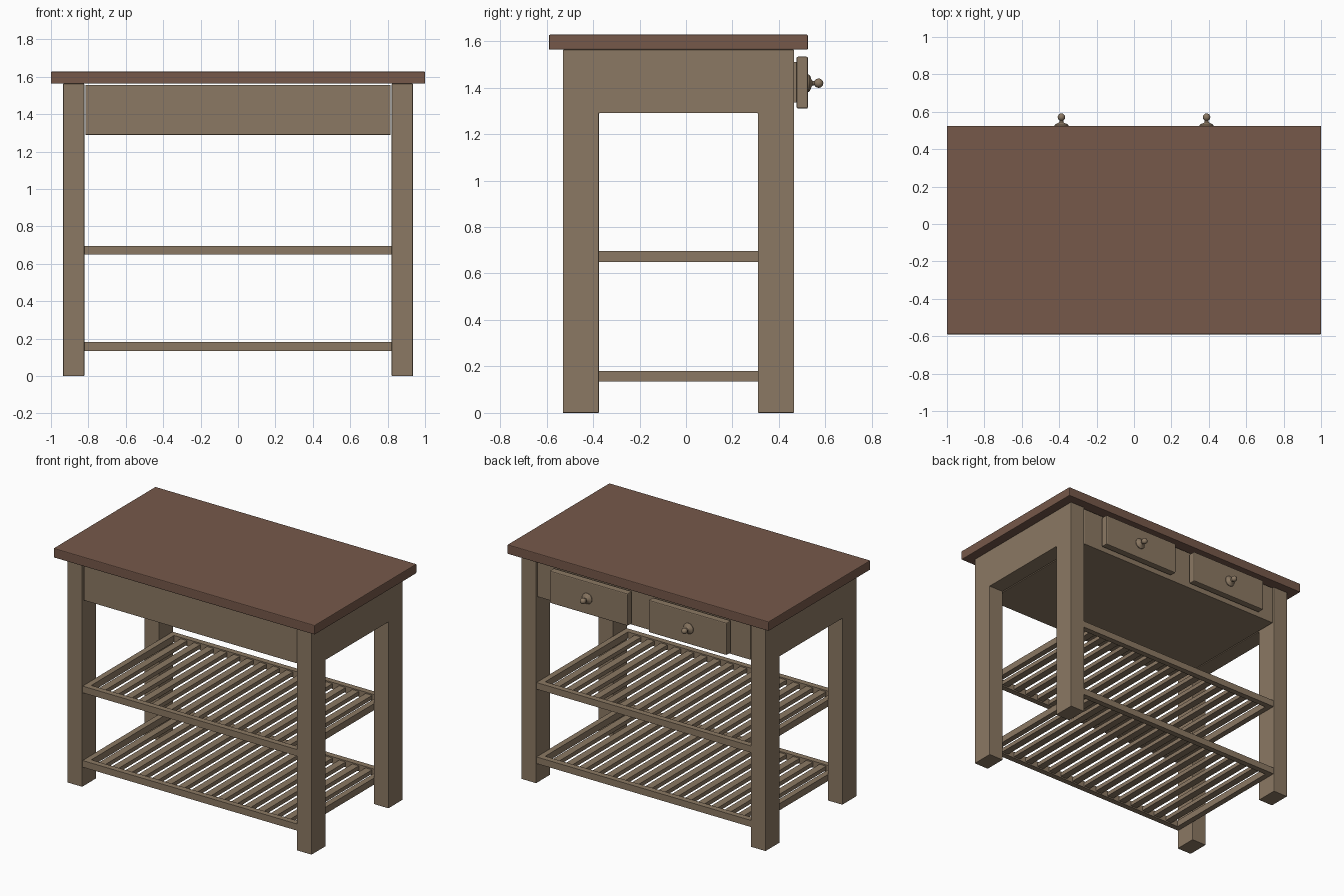
import bpy, bmesh, math
from mathutils import Matrix

if "Cube" in bpy.data.objects:
    bpy.data.objects.remove(bpy.data.objects["Cube"])


def material(name, rgb):
    m = bpy.data.materials.new(name)
    m.diffuse_color = (*rgb, 1)
    m.use_nodes = True
    m.node_tree.nodes["Principled BSDF"].inputs["Base Color"].default_value = m.diffuse_color
    return m


WOOD = material("pale_wood", (0.26, 0.19, 0.125))
TOP = material("brown_top", (0.18, 0.098, 0.068))


def finish(name, bm, mat, bevel=0.0):
    bmesh.ops.recalc_face_normals(bm, faces=bm.faces)
    me = bpy.data.meshes.new(name)
    bm.to_mesh(me)
    bm.free()
    me.materials.append(mat)
    ob = bpy.data.objects.new(name, me)
    bpy.context.collection.objects.link(ob)
    if bevel:
        mod = ob.modifiers.new("soft_edges", 'BEVEL')
        mod.width = bevel
        mod.segments = 2
    return ob


def add_box(bm, x, y, z):
    """Add a box given by its (min, max) range on each axis."""
    size = [r[1] - r[0] for r in (x, y, z)]
    mid = [(r[0] + r[1]) / 2 for r in (x, y, z)]
    bmesh.ops.create_cube(bm, size=1, matrix=Matrix.Translation(mid) @ Matrix.Diagonal((*size, 1)))


def box(name, x, y, z, mat=WOOD, bevel=0.0):
    bm = bmesh.new()
    add_box(bm, x, y, z)
    return finish(name, bm, mat, bevel)


# Worktop
box("worktop", (-1, 1), (-0.59, 0.525), (1.563, 1.628), TOP, 0.005)

# Side frames: two legs and an apron as one upside-down U
U = [(-0.53, 0), (-0.375, 0), (-0.375, 1.29), (0.31, 1.29),
     (0.31, 0), (0.465, 0), (0.465, 1.563), (-0.53, 1.563)]
for side, x0 in (("left", -0.935), ("right", 0.822)):
    bm = bmesh.new()
    face = bm.faces.new([bm.verts.new((x0, y, z)) for y, z in U])
    ext = bmesh.ops.extrude_face_region(bm, geom=[face])
    verts = [v for v in ext["geom"] if isinstance(v, bmesh.types.BMVert)]
    bmesh.ops.translate(bm, vec=(0.113, 0, 0), verts=verts)
    finish(side + "_leg_frame", bm, WOOD, 0.003)

# Drawer case between the side frames
box("drawer_case", (-0.816, 0.816), (-0.522, 0.458), (1.29, 1.557), WOOD, 0.002)

# Slatted shelves
X, Y0, Y1, RAIL, SLATS, SLAT_W = 0.824, -0.525, 0.46, 0.04, 15, 0.05
for name, z in (("lower", 0.135), ("upper", 0.65)):
    zr = (z, z + 0.046)
    bm = bmesh.new()
    add_box(bm, (-X, X), (Y0, Y0 + RAIL), zr)
    add_box(bm, (-X, X), (Y1 - RAIL, Y1), zr)
    for a, b in ((-X, -X + RAIL), (X - RAIL, X)):
        add_box(bm, (a, b), (Y0 + RAIL, Y1 - RAIL), zr)
    finish(name + "_shelf_frame", bm, WOOD)
    bm = bmesh.new()
    inner = 2 * (X - RAIL)
    gap = (inner - SLATS * SLAT_W) / (SLATS + 1)
    for i in range(SLATS):
        x = -inner / 2 + gap + i * (SLAT_W + gap)
        add_box(bm, (x, x + SLAT_W), (Y0 + RAIL, Y1 - RAIL), (z + 0.009, z + 0.037))
    finish(name + "_shelf_slats", bm, WOOD)

# Knob outline as (radius, distance from drawer front), ending in a ball
BALL_R, BALL_C = 0.02, 0.047
profile = [(0, 0), (0.037, 0), (0.037, 0.005), (0.03, 0.011), (0.016, 0.016), (0.01, 0.022)]
profile += [(BALL_R * math.sin(a), BALL_C - BALL_R * math.cos(a))
            for a in (math.radians(d) for d in range(30, 181, 15))]

# Drawers and knobs on the back
for side, s in (("left", -1), ("right", 1)):
    cx = s * 0.379
    box(side + "_drawer_body", (cx - 0.272, cx + 0.272), (0.44, 0.48), (1.335, 1.51))
    box(side + "_drawer_front", (cx - 0.299, cx + 0.299), (0.476, 0.525), (1.31, 1.533), WOOD, 0.006)
    bm = bmesh.new()
    vs = [bm.verts.new((r, 0, d)) for r, d in profile]
    es = [bm.edges.new(p) for p in zip(vs, vs[1:])]
    bmesh.ops.spin(bm, geom=vs + es, cent=(0, 0, 0), axis=(0, 0, 1),
                   angle=2 * math.pi, steps=24)
    bmesh.ops.remove_doubles(bm, verts=bm.verts, dist=0.0002)
    knob = finish(side + "_drawer_knob", bm, WOOD)
    knob.location = (s * 0.388, 0.524, 1.419)
    knob.rotation_euler = (-math.pi / 2, 0, 0)
    bpy.ops.object.select_all(action='DESELECT')
    knob.select_set(True)
    bpy.context.view_layer.objects.active = knob
    bpy.ops.object.shade_smooth_by_angle(angle=math.radians(40))
